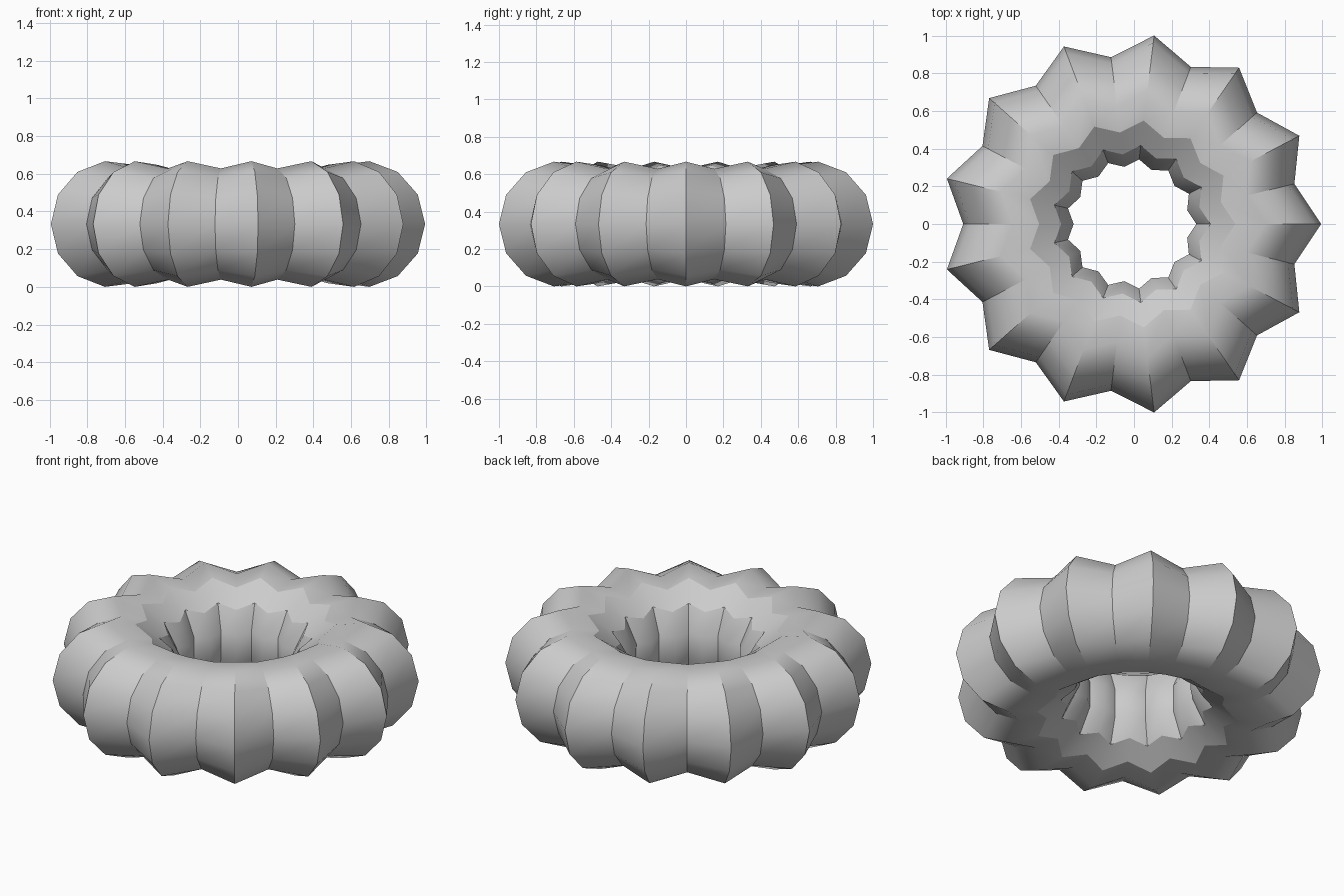
import bpy, bmesh
from math import cos, sin, pi

if "Cube" in bpy.data.objects:
    bpy.data.objects.remove(bpy.data.objects["Cube"])

TIPS = 13            # star points around the ring
MINOR = 13           # sides of the tube
r = 0.3358           # tube radius
R = 2 * r            # ring radius
VALLEY = 0.885       # every second cross-section is scaled towards the centre
segments = TIPS * 2

# Pleated ring: alternate full-size and scaled cross-sections
bm = bmesh.new()
rings = []
for i in range(segments):
    a = 2 * pi * i / segments
    s = 1.0 if i % 2 == 0 else VALLEY
    ring = []
    for j in range(MINOR):
        b = 2 * pi * j / MINOR
        d = s * (R + r * cos(b))
        ring.append(bm.verts.new((d * cos(a), d * sin(a), s * r * sin(b))))
    rings.append(ring)

for i in range(segments):
    p, q = rings[i], rings[(i + 1) % segments]
    for j in range(MINOR):
        k = (j + 1) % MINOR
        bm.faces.new((p[j], q[j], q[k], p[k]))

# Centre on x and stand on the ground
xs = [v.co.x for v in bm.verts]
zs = [v.co.z for v in bm.verts]
bmesh.ops.translate(bm, verts=bm.verts,
                    vec=(-(min(xs) + max(xs)) / 2, 0, -min(zs)))
bmesh.ops.recalc_face_normals(bm, faces=bm.faces)

mesh = bpy.data.meshes.new("pleated_ring")
bm.to_mesh(mesh)
bm.free()
obj = bpy.data.objects.new("pleated_ring", mesh)
bpy.context.collection.objects.link(obj)

# Smooth tube, sharp pleats
bpy.context.view_layer.objects.active = obj
obj.select_set(True)
bpy.ops.object.shade_smooth_by_angle(angle=pi / 6)
